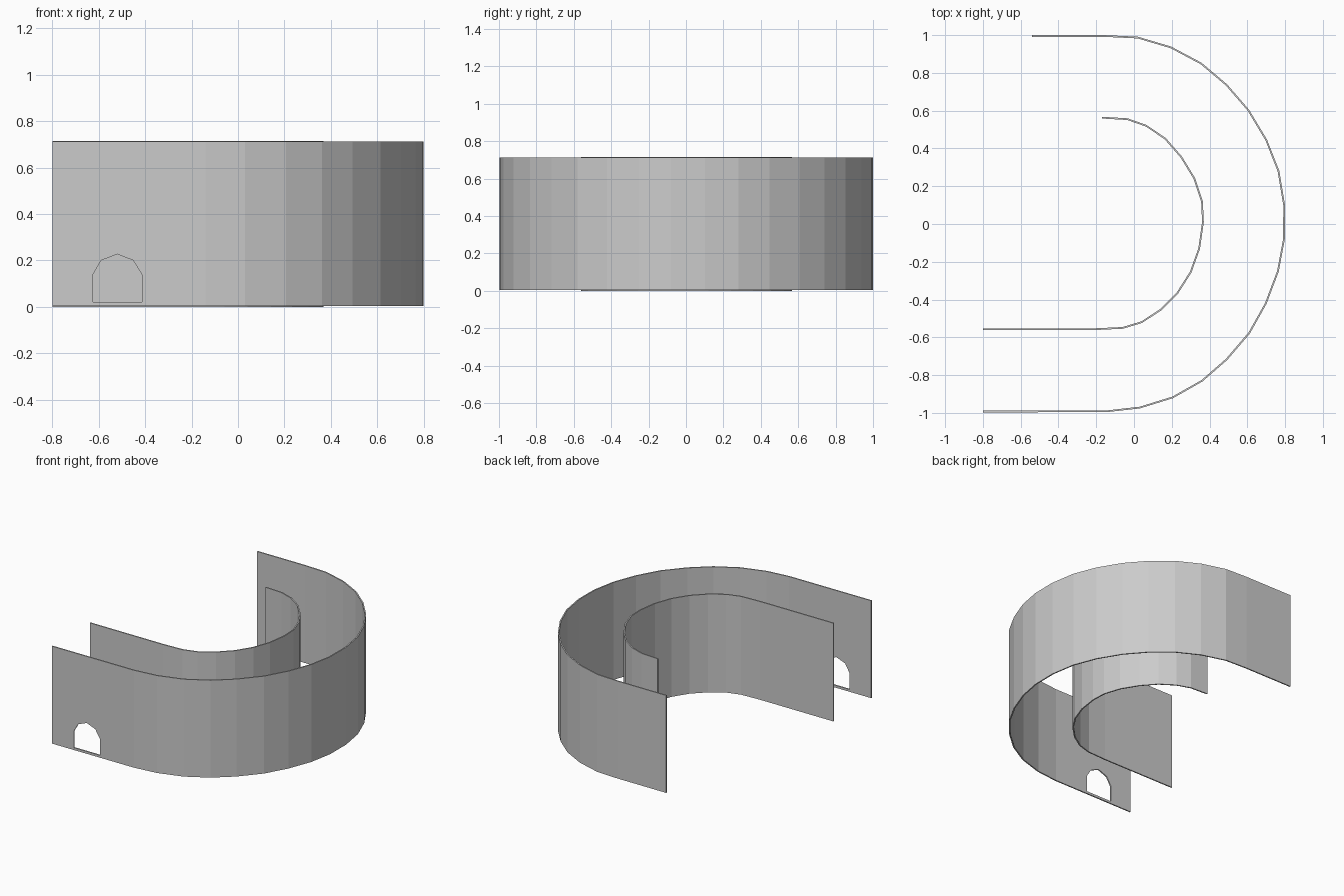
import bpy, bmesh

if "Cube" in bpy.data.objects:
    bpy.data.objects.remove(bpy.data.objects["Cube"])


def make_mesh(name, build):
    bm = bmesh.new()
    build(bm)
    me = bpy.data.meshes.new(name)
    bm.to_mesh(me)
    bm.free()
    ob = bpy.data.objects.new(name, me)
    bpy.context.collection.objects.link(ob)
    return ob


def wall(name, path, z0, z1, thick=0.009):
    # vertical ribbon along a plan path, thickened evenly about its centreline
    def build(bm):
        low = [bm.verts.new((x, y, z0)) for x, y in path]
        top = [bm.verts.new((x, y, z1)) for x, y in path]
        for i in range(len(path) - 1):
            bm.faces.new((low[i], low[i + 1], top[i + 1], top[i]))
    ob = make_mesh(name, build)
    mod = ob.modifiers.new("thickness", 'SOLIDIFY')
    mod.thickness = thick
    mod.offset = 0
    mod.use_even_offset = True
    return ob


# outer curved wall, from the front left end round to the back
outer = wall("outer_wall", [
    (-0.8, -0.993), (-0.14, -0.991), (0.03, -0.972), (0.205, -0.918),
    (0.36, -0.83), (0.49, -0.717), (0.61, -0.577), (0.698, -0.42),
    (0.762, -0.25), (0.794, -0.08), (0.795, 0.10), (0.765, 0.28),
    (0.70, 0.445), (0.605, 0.603), (0.49, 0.736), (0.355, 0.85),
    (0.195, 0.935), (0.02, 0.987), (-0.15, 0.995), (-0.54, 0.995)],
    0.003, 0.712)

# inner curved wall
wall("inner_wall", [
    (-0.8, -0.557), (-0.21, -0.557), (-0.06, -0.55), (0.04, -0.52),
    (0.14, -0.455), (0.23, -0.365), (0.30, -0.255), (0.345, -0.13),
    (0.365, 0.01), (0.36, 0.12), (0.32, 0.24), (0.25, 0.355),
    (0.165, 0.452), (0.065, 0.52), (-0.035, 0.555), (-0.17, 0.563)],
    0.0, 0.715)

# arched doorway cut through the outer wall
arch = [(-0.625, 0.02), (-0.415, 0.02), (-0.415, 0.14),
        (-0.452, 0.2), (-0.52, 0.227), (-0.59, 0.2), (-0.625, 0.14)]


def build_arch(bm):
    face = bm.faces.new([bm.verts.new((x, -1.1, z)) for x, z in arch])
    ext = bmesh.ops.extrude_face_region(bm, geom=[face])
    vs = [g for g in ext["geom"] if isinstance(g, bmesh.types.BMVert)]
    bmesh.ops.translate(bm, verts=vs, vec=(0, 0.2, 0))
    bmesh.ops.recalc_face_normals(bm, faces=bm.faces)


cutter = make_mesh("doorway_cutter", build_arch)
cutter.hide_render = True
cutter.display_type = 'WIRE'
cut = outer.modifiers.new("doorway", 'BOOLEAN')
cut.operation = 'DIFFERENCE'
cut.solver = 'EXACT'
cut.object = cutter
